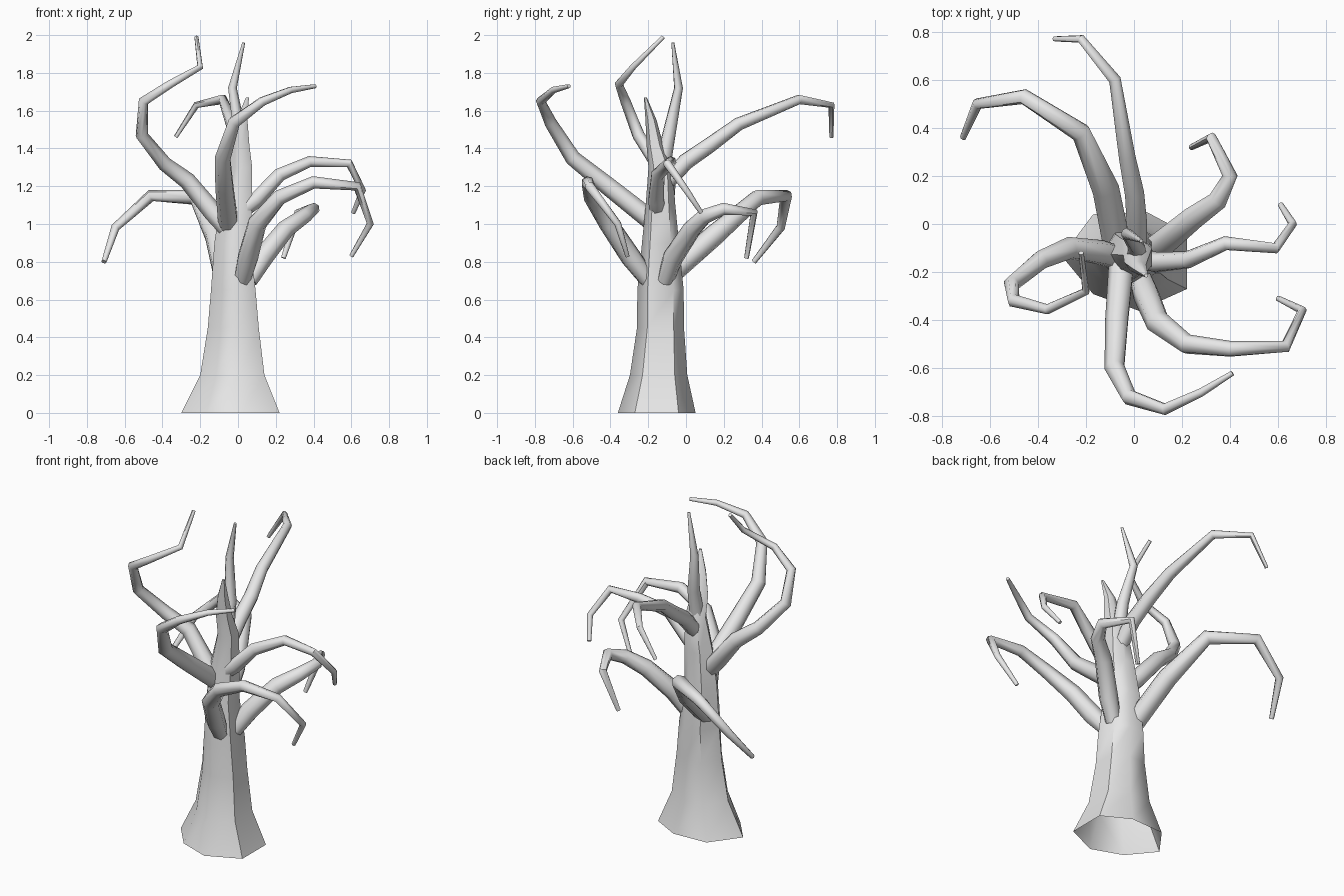
import bpy, bmesh, math
from mathutils import Vector

cube = bpy.data.objects.get("Cube")
if cube:
    bpy.data.objects.remove(cube, do_unlink=True)

bark = bpy.data.materials.new("grey_bark")
bark.use_nodes = True
bark.diffuse_color = (0.8, 0.8, 0.8, 1)
bark.node_tree.nodes["Principled BSDF"].inputs["Base Color"].default_value = (0.8, 0.8, 0.8, 1)


def skin(name, rings, cap_start):
    """Join matching rings of points into a tube with a closed tip."""
    bm = bmesh.new()
    loops = [[bm.verts.new(p) for p in ring] for ring in rings]
    n = len(loops[0])
    for a, b in zip(loops, loops[1:]):
        for i in range(n):
            j = (i + 1) % n
            bm.faces.new((a[i], a[j], b[j], b[i]))
    bm.faces.new(loops[-1])
    if cap_start:
        bm.faces.new(loops[0][::-1])
    mesh = bpy.data.meshes.new(name)
    bm.to_mesh(mesh)
    bm.free()
    mesh.materials.append(bark)
    obj = bpy.data.objects.new(name, mesh)
    bpy.context.collection.objects.link(obj)
    bpy.ops.object.select_all(action='DESELECT')
    obj.select_set(True)
    bpy.context.view_layer.objects.active = obj
    bpy.ops.object.shade_smooth_by_angle(angle=math.radians(55))
    return obj


def branch(name, points, radii, sides=7):
    """Sweep a tapering ring along a bent path, mitred at the bends."""
    pts = [Vector(p) for p in points]
    last = len(pts) - 1
    dirs = [(b - a).normalized() for a, b in zip(pts, pts[1:])]
    side, rings = None, []
    for k, p in enumerate(pts):
        before, after = dirs[max(k - 1, 0)], dirs[min(k, last - 1)]
        t = (before + after).normalized()
        if side is None:
            side = t.orthogonal()
        side = (side - t * side.dot(t)).normalized()
        up = t.cross(side)
        r = radii[k]
        rings.append([p + r * (side * math.cos(a) + up * math.sin(a))
                      for a in (i * math.tau / sides for i in range(sides))])
    skin(name, rings, True)


# Trunk: an uneven seven-sided section, flared and open at the base
section = [(-1, .1), (-.5, .93), (.35, .98), (1, .55), (1, -.55), (.23, -.98), (-.5, -.65)][::-1]
trunk_rings = [  # z, centre x, centre y, half width, half depth
    (0, -.04, -.155, .26, .21), (.2, -.03, -.145, .17, .155),
    (.45, -.025, -.135, .135, .127), (.65, -.025, -.135, .118, .125),
    (.9, -.03, -.135, .095, .1), (1.1, -.01, -.135, .085, .08),
    (1.3, .015, -.135, .06, .065), (1.42, .01, -.165, .05, .045),
    (1.55, .02, -.185, .03, .03), (1.67, .05, -.215, .008, .008)]
skin("trunk", [[(cx + u * rx, cy + v * ry, z) for u, v in section]
               for z, cx, cy, rx, ry in trunk_rings], False)

# Branches: bent paths running from inside the trunk out to the tips
branch("front_branch", [
    (-.05, -.16, 1.0), (-.07, -.4, 1.19), (-.08, -.6, 1.35), (-.02, -.72, 1.54),
    (.13, -.77, 1.65), (.28, -.7, 1.71), (.41, -.62, 1.73)],
    [.055, .05, .043, .034, .025, .018, .011])
branch("front_left_branch", [
    (.02, -.2, .7), (.05, -.29, .82), (.1, -.41, 1.0), (.22, -.5, 1.14),
    (.4, -.52, 1.22), (.63, -.51, 1.2), (.7, -.36, 1.0), (.6, -.31, .83)],
    [.045, .056, .052, .042, .034, .026, .019, .012])
branch("left_branch", [
    (.02, -.15, 1.07), (.1, -.16, 1.13), (.22, -.15, 1.26), (.38, -.08, 1.33),
    (.59, -.1, 1.32), (.66, 0, 1.18), (.61, .08, 1.06)],
    [.045, .043, .037, .03, .023, .018, .012])
branch("back_left_branch", [
    (.06, -.11, .7), (.13, -.07, .82), (.25, .03, .97), (.35, .1, 1.04),
    (.4, .2, 1.08), (.32, .36, 1.06), (.24, .32, .82)],
    [.045, .056, .05, .042, .033, .023, .013])
branch("back_right_branch", [
    (-.07, -.1, .72), (-.12, .15, .94), (-.22, .38, 1.14), (-.46, .53, 1.15),
    (-.65, .5, .98), (-.71, .36, .8)],
    [.06, .058, .043, .033, .024, .014])
branch("back_branch", [
    (.01, -.14, 1.18), (.01, 0, 1.33), (0, .13, 1.42), (-.03, .28, 1.53),
    (-.08, .6, 1.66), (-.22, .77, 1.63), (-.33, .77, 1.46)],
    [.045, .045, .042, .036, .026, .018, .011])
branch("right_branch", [
    (-.06, -.14, .98), (-.13, -.12, 1.06), (-.27, -.1, 1.23), (-.39, -.15, 1.32),
    (-.51, -.25, 1.47), (-.5, -.32, 1.65), (-.36, -.355, 1.74),
    (-.2, -.28, 1.83), (-.22, -.12, 1.99)],
    [.05, .053, .047, .04, .034, .028, .022, .017, .011])
branch("top_branch", [
    (.01, -.13, 1.28), (.01, -.09, 1.48), (-.03, -.04, 1.72), (.03, -.07, 1.96)],
    [.045, .036, .024, .008])
